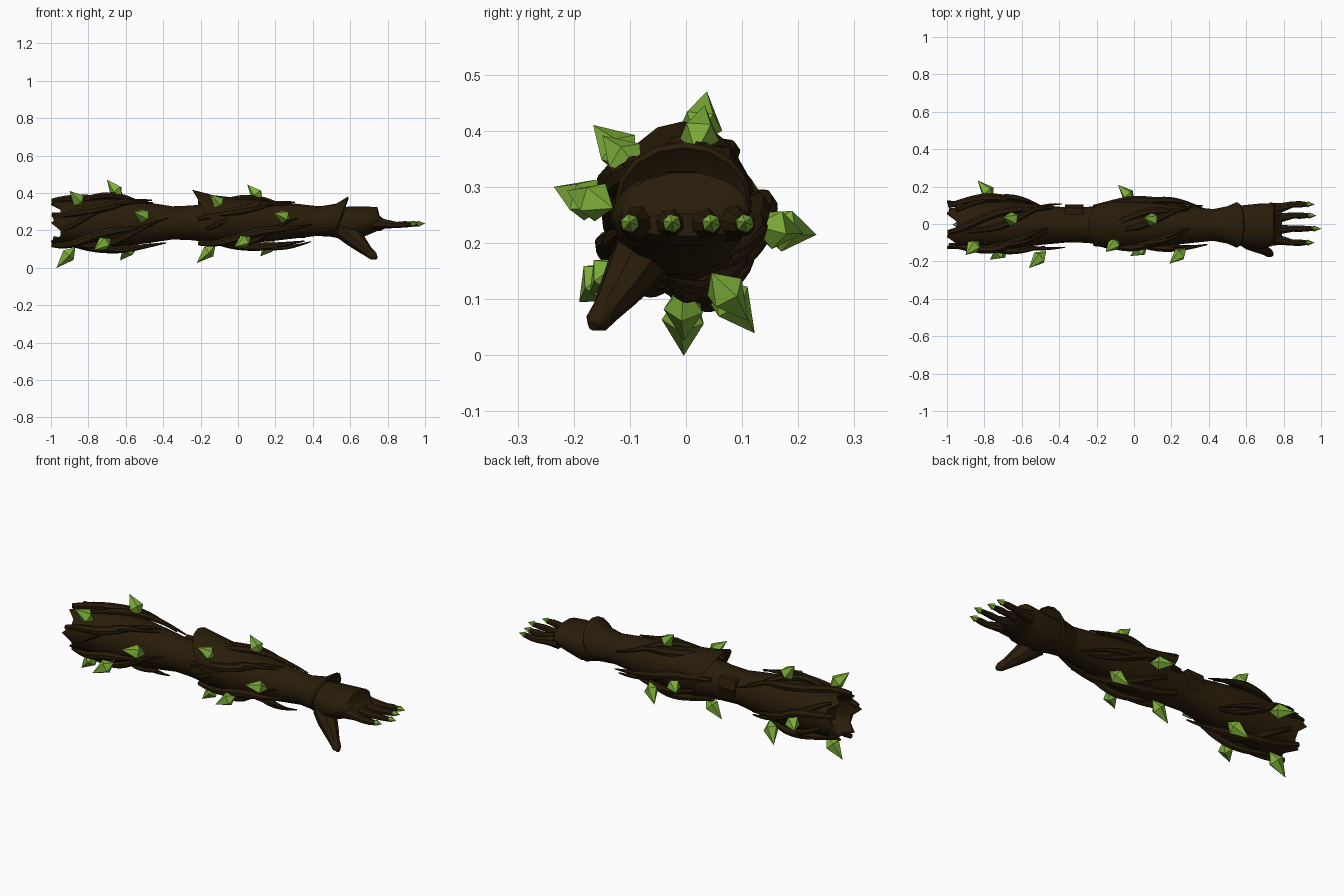
import bpy, bmesh, math, random
from mathutils import Vector

random.seed(4)
if "Cube" in bpy.data.objects:
    bpy.data.objects.remove(bpy.data.objects["Cube"])


def material(name, rgb):
    m = bpy.data.materials.new(name)
    m.use_nodes = True
    m.diffuse_color = (*rgb, 1)
    bsdf = m.node_tree.nodes["Principled BSDF"]
    bsdf.inputs["Base Color"].default_value = (*rgb, 1)
    bsdf.inputs["Roughness"].default_value = 0.9
    return m


BARK = material("dark bark", (0.022, 0.0120, 0.0028))
LEAF = material("leaf green", (0.21, 0.43, 0.042))
CY, CZ = -0.005, 0.24


def skin(name, rings, mat, smooth=True):
    """Join rings of points into a closed skin."""
    bm = bmesh.new()
    rows = [[bm.verts.new(p) for p in ring] for ring in rings]
    n = len(rows[0])
    for a, b in zip(rows, rows[1:]):
        for i in range(n):
            j = (i + 1) % n
            bm.faces.new((a[i], a[j], b[j], b[i]))
    bm.faces.new(rows[0][::-1])
    bm.faces.new(rows[-1])
    bmesh.ops.remove_doubles(bm, verts=bm.verts, dist=0.0002)
    bmesh.ops.recalc_face_normals(bm, faces=bm.faces)
    me = bpy.data.meshes.new(name)
    bm.to_mesh(me)
    bm.free()
    me.materials.append(mat)
    ob = bpy.data.objects.new(name, me)
    bpy.context.collection.objects.link(ob)
    if smooth:
        bpy.ops.object.select_all(action='DESELECT')
        ob.select_set(True)
        bpy.context.view_layer.objects.active = ob
        bpy.ops.object.shade_smooth_by_angle(angle=math.radians(40))


def loft(name, sections, sides=16, jag=()):
    """Sections across the arm: x, centre y, centre z, radius y, radius z, lean."""
    rings = []
    for k, (x, cy, cz, ry, rz, lean) in enumerate(sections):
        ring = []
        for i in range(sides):
            a = 2 * math.pi * i / sides
            dz = rz * math.sin(a)
            tooth = 0.05 * (i % 3 == 0) if k in jag else 0
            ring.append((x + lean * dz - tooth, cy + ry * math.cos(a), cz + dz))
        rings.append(ring)
    skin(name, rings, BARK)


def tube(name, path, radii, mat=BARK, sides=8, smooth=True):
    """Round tube of changing thickness along a path."""
    pts = [Vector(p) for p in path]
    rings = []
    for i, p in enumerate(pts):
        t = (pts[min(i + 1, len(pts) - 1)] - pts[max(i - 1, 0)]).normalized()
        u = t.cross(Vector((0.1, 0.3, 1))).normalized()
        v = u.cross(t)
        rings.append([p + radii[i] * (u * math.cos(2 * math.pi * k / sides)
                                      + v * math.sin(2 * math.pi * k / sides))
                      for k in range(sides)])
    skin(name, rings, mat, smooth)


def thorn(name, base, tip, radius, sides=5):
    b, t = Vector(base), Vector(tip)
    tube(name, [b, b.lerp(t, 0.38), t], [0.0005, radius, 0.0005], LEAF, sides, False)


# Upper arm with a hollow torn end, narrowing to the elbow and on into the sleeve
loft("upper_arm", [
    (-0.88, CY, CZ, 0.07, 0.07, 0), (-0.95, CY, CZ, 0.115, 0.11, 0),
    (-0.95, CY, CZ, 0.13, 0.12, 0), (-0.85, CY, CZ, 0.125, 0.122, 0),
    (-0.65, CY, CZ, 0.125, 0.13, 0), (-0.48, CY, CZ, 0.105, 0.11, 0),
    (-0.35, CY, CZ, 0.093, 0.09, 0), (-0.25, CY, CZ, 0.096, 0.094, 0),
    (-0.1, CY, CZ, 0.115, 0.112, 0), (0.05, CY, CZ, 0.115, 0.11, 0)],
    sides=18, jag=(1, 2))

# Forearm with a sleeve that rises to a peak at the elbow, and a slim wrist
loft("forearm", [
    (-0.07, CY, 0.25, 0.09, 0.09, -0.55), (-0.155, CY, 0.272, 0.11, 0.125, -0.6),
    (-0.16, CY, 0.275, 0.12, 0.142, -0.6), (-0.08, CY, 0.26, 0.132, 0.128, -0.4),
    (0.03, CY, 0.25, 0.128, 0.12, -0.1), (0.2, CY, 0.25, 0.108, 0.105, 0),
    (0.42, CY, 0.25, 0.085, 0.08, 0), (0.58, CY, 0.25, 0.08, 0.075, 0)])

# Cuff, flared along its upper edge only
loft("wrist_cuff", [
    (0.42, CY, 0.25, 0.084, 0.078, 0.2), (0.5, CY, 0.255, 0.1, 0.088, 0.3),
    (0.55, CY, 0.275, 0.122, 0.105, 0.35), (0.558, CY, 0.274, 0.115, 0.096, 0.35),
    (0.53, CY, 0.26, 0.08, 0.075, 0.35)])

# Small plate at the back of the elbow
loft("elbow_plate", [(-0.37, 0.068, 0.265, 0.035, 0.055, 0),
                     (-0.27, 0.068, 0.265, 0.037, 0.057, 0)], sides=6)

# Hand with a deep heel, closing towards the knuckles
loft("palm", [
    (0.47, CY, 0.24, 0.08, 0.07, 0), (0.54, CY, 0.24, 0.1, 0.085, 0),
    (0.61, -0.012, 0.236, 0.115, 0.094, 0), (0.68, -0.012, 0.248, 0.122, 0.081, 0),
    (0.745, -0.002, 0.261, 0.113, 0.066, 0), (0.757, 0, 0.237, 0.112, 0.042, 0),
    (0.79, 0, 0.232, 0.1, 0.02, 0)], sides=14)
for name, y0, y1, x1 in (("index", -0.082, -0.1, 0.965), ("middle", -0.03, -0.025, 1.0),
                         ("ring", 0.03, 0.045, 0.975), ("little", 0.08, 0.105, 0.965)):
    tube(name + "_finger", [(0.73, y0, 0.237), (0.79, (2 * y0 + y1) / 3, 0.234),
                            (0.85, y1, 0.229), (0.89, y1, 0.232), (x1 - 0.035, y1, 0.234)],
         [0.036, 0.025, 0.017, 0.018, 0.012])
    thorn(name + "_claw", (x1 - 0.06, y1, 0.234), (x1, y1, 0.237), 0.017, 6)
tube("thumb", [(0.57, -0.055, 0.2), (0.62, -0.09, 0.16), (0.66, -0.115, 0.12),
               (0.695, -0.138, 0.086), (0.725, -0.157, 0.062), (0.74, -0.166, 0.052)],
     [0.055, 0.052, 0.04, 0.028, 0.023, 0.01])


# Tapering vines, in twisting pairs along both halves of the arm
def vine(name, x0, x1, start, turn, r0, bulge, thick):
    steps = 16
    path, radii = [], []
    for i in range(steps + 1):
        t = i / steps
        a = math.radians(start - turn * t + 7 * math.sin(7 * t + start))
        r = r0 + bulge * math.sin(math.pi * t) + 0.006 * math.sin(9 * t + start)
        path.append((x0 + (x1 - x0) * t, CY + r * math.cos(a), CZ + r * math.sin(a)))
        radii.append(thick * min(0.6 + 1.2 * t, 1, 0.15 + 2.1 * (1 - t)))
    tube(name, path, radii, sides=7)


for part, x0, x1, r0, bulge in (("upper", -0.985, -0.37, 0.118, 0.026),
                                ("lower", -0.21, 0.4, 0.108, 0.022)):
    for g in range(5):
        for s in range(2):
            vine(f"{part}_vine_{g}_{s}", x0 + random.uniform(-0.01, 0.1 * s),
                 x1 + random.uniform(-0.12, 0.01), 72 * g + 30 + 16 * s,
                 68 + 20 * s, r0, bulge, 0.023 - 0.005 * s)

# Thorns: tip and base, repeated farther along the arm in a slimmer set
THORNS = [
    ((-0.90, -0.165, 0.41), (-0.83, -0.09, 0.335)),
    ((-0.70, 0.037, 0.47), (-0.62, 0.02, 0.375)),
    ((-0.56, -0.235, 0.30), (-0.47, -0.145, 0.265)),
    ((-0.77, -0.19, 0.095), (-0.68, -0.13, 0.155)),
    ((-0.97, -0.004, 0.0), (-0.87, -0.004, 0.11)),
    ((-0.63, 0.122, 0.04), (-0.555, 0.05, 0.135)),
    ((-0.835, 0.232, 0.215), (-0.75, 0.135, 0.23))]
for i, (tip, base) in enumerate(THORNS):
    thorn(f"upper_thorn_{i}", base, tip, 0.04)
    shift = [(p[0] + 0.75, p[1] * 0.9, CZ + (p[2] - CZ) * 0.89) for p in (base, tip)]
    thorn(f"lower_thorn_{i}", shift[0], shift[1], 0.037)
